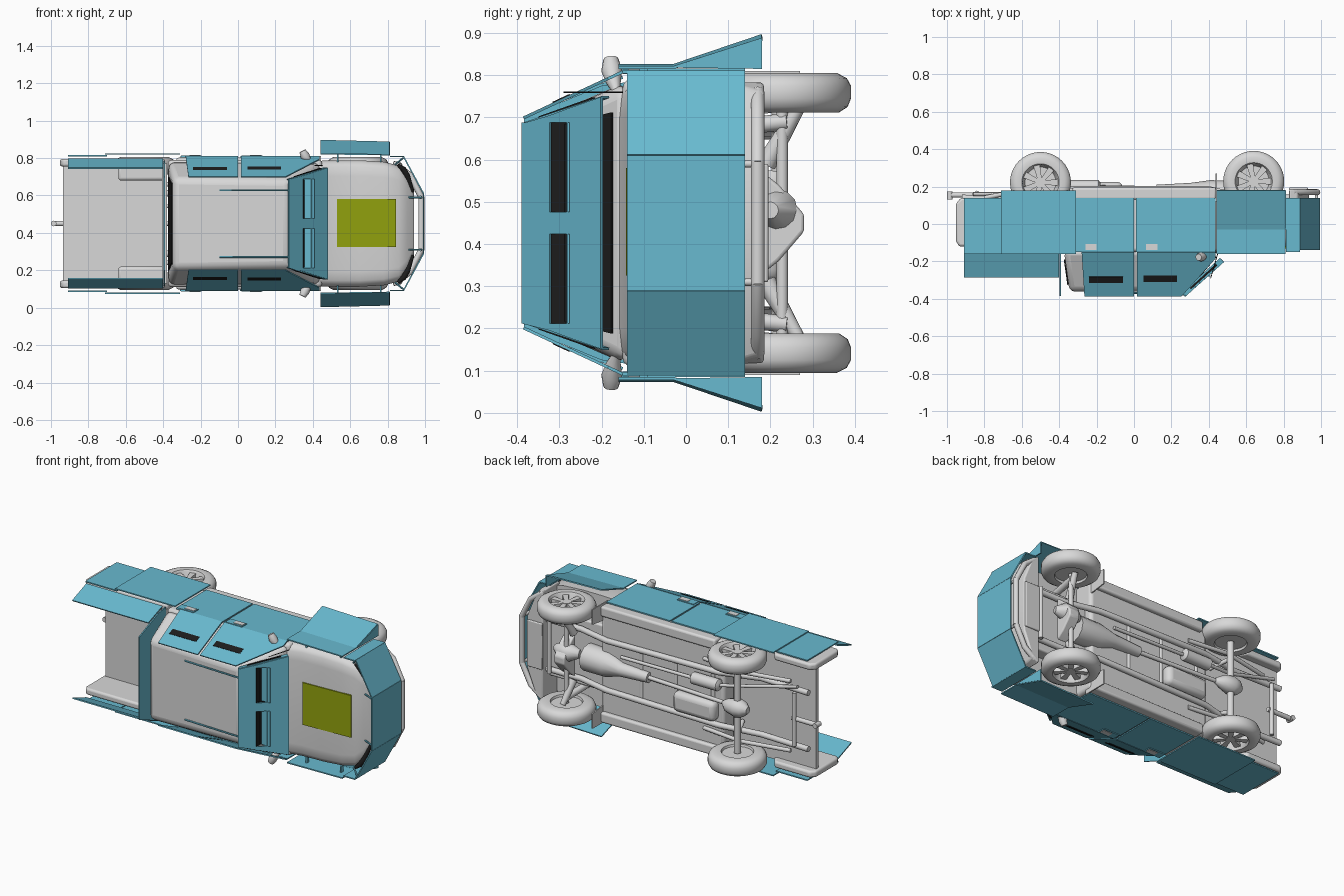
import bpy, bmesh, math
from mathutils import Vector


def material(name, rgb):
    m = bpy.data.materials.new(name)
    m.diffuse_color = (*rgb, 1)
    return m


GREY = material("pale grey", (0.69, 0.69, 0.69))
TEAL = material("armour teal", (0.14, 0.49, 0.63))
OLIVE = material("olive", (0.29, 0.36, 0.004))
BLACK = material("black", (0.012, 0.012, 0.012))


# Points are (forward, sideways, height); the vehicle lies on its side
def P(p):
    return Vector((p[0], -p[2], p[1] + 0.45))


def mesh(name, verts, faces, mat, bevel=0, smooth=False, solid=0):
    bm = bmesh.new()
    vs = [bm.verts.new(P(v)) for v in verts]
    for f in faces:
        bm.faces.new([vs[i] for i in f])
    bmesh.ops.recalc_face_normals(bm, faces=bm.faces)
    me = bpy.data.meshes.new(name)
    bm.to_mesh(me)
    bm.free()
    me.materials.append(mat)
    ob = bpy.data.objects.new(name, me)
    bpy.context.collection.objects.link(ob)
    if solid:
        m = ob.modifiers.new("thickness", 'SOLIDIFY')
        m.thickness, m.offset = solid, 0
    if bevel:
        m = ob.modifiers.new("bevel", 'BEVEL')
        m.width, m.segments = bevel, 3
    if bevel or smooth:
        bpy.context.view_layer.objects.active = ob
        bpy.ops.object.select_all(action='DESELECT')
        ob.select_set(True)
        bpy.ops.object.shade_smooth_by_angle(angle=math.radians(40))
    return ob


def loft(name, rings, mat, bevel=0, smooth=False, closed=False):
    n = len(rings[0])
    k = len(rings)
    faces = [(i % k * n + j, i % k * n + (j + 1) % n, (i + 1) % k * n + (j + 1) % n, (i + 1) % k * n + j)
             for i in range(k if closed else k - 1) for j in range(n)]
    if not closed:
        faces += [tuple(range(n)), tuple(range((k - 1) * n, k * n))]
    return mesh(name, [p for r in rings for p in r], faces, mat, bevel, smooth)


def box(name, x, w, h, mat=GREY, bevel=0):
    ring = lambda hh: [(x[0], w[0], hh), (x[1], w[0], hh), (x[1], w[1], hh), (x[0], w[1], hh)]
    return loft(name, [ring(h[0]), ring(h[1])], mat, bevel)


def plate(name, pts, mat=TEAL, thick=0.007):
    return mesh(name, pts, [tuple(range(len(pts)))], mat, solid=thick)


def side_plate(name, x0, x1, w, h0, h1):
    plate(name, [(x0, w, h1), (x1, w, h1), (x1, w, h0), (x0, w, h0)])


def tube(name, pts, radii, mat=GREY, n=12):
    if not isinstance(radii, (list, tuple)):
        radii = [radii] * len(pts)
    pts = [Vector(p) for p in pts]
    rings = []
    for i, p in enumerate(pts):
        d = (pts[min(i + 1, len(pts) - 1)] - pts[max(i - 1, 0)]).normalized()
        a = d.cross(Vector((0, 0, 1)) if abs(d.z) < 0.9 else Vector((0, 1, 0))).normalized()
        b = d.cross(a)
        rings.append([p + radii[i] * (a * math.cos(2 * math.pi * j / n) + b * math.sin(2 * math.pi * j / n))
                      for j in range(n)])
    return loft(name, rings, mat, smooth=True)


# Cab: lower body and sloped greenhouse
box("cab_lower", (-0.375, 0.45), (-0.34, 0.34), (-0.17, 0.15), bevel=0.02)
loft("cab_greenhouse", [
    [(-0.375, -0.335, 0.14), (0.45, -0.335, 0.14), (0.45, 0.335, 0.14), (-0.375, 0.335, 0.14)],
    [(-0.345, -0.24, 0.362), (0.27, -0.23, 0.362), (0.27, 0.23, 0.362), (-0.345, 0.24, 0.362)]], GREY, 0.03)
plate("windscreen_glass", [(0.439, -0.262, 0.175), (0.439, 0.262, 0.175), (0.30, 0.22, 0.34), (0.30, -0.22, 0.34)], BLACK)

# Bonnet lofted towards the rounded nose
rings = []
for x, w, t in [(0.43, 0.335, 0.158), (0.52, 0.338, 0.136), (0.65, 0.338, 0.131), (0.78, 0.33, 0.125),
                (0.86, 0.31, 0.115), (0.905, 0.26, 0.095), (0.94, 0.17, 0.065)]:
    half = [(w, -0.05), (w, t - 0.05), (w * 0.97, t - 0.02), (w * 0.9, t - 0.005), (w * 0.75, t)]
    rings.append([(x, a, b) for a, b in half] + [(x, -a, b) for a, b in reversed(half)])
loft("bonnet", rings, GREY, smooth=True)
nose = lambda h, k: [(0.83, -0.335, h), (0.875, -0.335 * k, h), (0.935, -0.16, h),
                     (0.935, 0.16, h), (0.875, 0.335 * k, h), (0.83, 0.335, h)]
loft("nose", [nose(-0.185, 0.92), nose(-0.13, 0.97), nose(-0.02, 0.95)], GREY, 0.008)
box("engine_bay", (0.42, 0.86), (-0.2, 0.2), (-0.12, 0.0), bevel=0.01)
plate("bonnet_panel", [(0.53, -0.125, 0.138), (0.845, -0.125, 0.124), (0.845, 0.13, 0.124), (0.53, 0.13, 0.138)],
      OLIVE, 0.009)
tube("antenna", [(0.45, 0.31, 0.15), (0.41, 0.31, 0.29)], 0.002, BLACK, 6)

# Load bed, open at the back
box("bed_floor", (-0.935, -0.38), (-0.32, 0.32), (-0.09, -0.07))
box("bed_front_wall", (-0.405, -0.39), (-0.32, 0.32), (-0.1, 0.13))
tube("tow_bar", [(-0.82, 0, -0.155), (-0.985, 0, -0.155)], 0.014)
tube("tow_ball", [(-0.985, 0, -0.175), (-0.985, 0, -0.13)], 0.015)
plate("rear_window", [(-0.372, -0.25, 0.19), (-0.372, 0.25, 0.19), (-0.353, 0.21, 0.325), (-0.353, -0.21, 0.325)], BLACK)
plate("cab_rear_armour", [(-0.395, -0.335, 0.13), (-0.395, 0.335, 0.13), (-0.395, 0.325, 0.2), (-0.395, 0.25, 0.384),
                          (-0.395, -0.25, 0.384), (-0.395, -0.325, 0.2)])

# Windscreen armour with two vision slits
verts = []
for h, e in ((0.387, 0.235), (0.32, 0.255), (0.28, 0.27), (0.2, 0.298)):
    verts += [(0.27 + (0.387 - h) * 1.12, w, h) for w in (-e, -0.238, -0.026, 0.026, 0.238, e)]
mesh("windscreen_armour", verts, [(r * 6 + c, r * 6 + c + 1, r * 6 + c + 7, r * 6 + c + 6)
     for r in range(3) for c in range(5) if not (r == 1 and c in (1, 3))], TEAL, solid=0.008)

# Front guard
for s in (1, -1):
    side_plate("front_guard_cheek", 0.812, 0.887, s * 0.358, -0.14, 0.15)
    plate("front_guard_side", [(0.885, s * 0.358, 0.14), (0.992, s * 0.16, 0.14),
                               (0.992, s * 0.16, -0.14), (0.885, s * 0.358, -0.14)])
plate("front_guard_centre", [(0.992, -0.16, 0.14), (0.992, 0.16, 0.14), (0.992, 0.16, -0.14), (0.992, -0.16, -0.14)])


# Wheels: revolved tyre with recessed rim and spokes
def wheel(name, cx, ch, s):
    prof = [(0.262, 0.09), (0.262, 0.135), (0.275, 0.155), (0.295, 0.163), (0.325, 0.163), (0.343, 0.153),
            (0.355, 0.13), (0.352, 0.1), (0.345, 0.095), (0.32, 0.09), (0.31, 0.085), (0.3, 0.08), (0.28, 0.085)]
    n = 40
    ring = lambda a: [(cx + r * math.cos(a), s * w, ch + r * math.sin(a)) for w, r in prof]
    loft(name + "_tyre", [ring(2 * math.pi * i / n) for i in range(n)], GREY, smooth=True, closed=True)
    tube(name + "_disc", [(cx, s * 0.275, ch), (cx, s * 0.305, ch)], 0.09, n=32)
    tube(name + "_hub", [(cx, s * 0.28, ch), (cx, s * 0.34, ch)], 0.027, n=20)
    for i in range(7):
        a = 2 * math.pi * i / 7
        c, d = math.cos(a), math.sin(a)
        pt = lambda r, t, w: (cx + r * c - t * d, s * w, ch + r * d + t * c)
        loft(name + "_spoke", [[pt(r, -t, 0.3), pt(r, t, 0.3), pt(r, t, 0.338), pt(r, -t, 0.338)]
                               for r, t in ((0.015, 0.011), (0.095, 0.018))], GREY)


# Parts repeated on each side
for s in (1, -1):
    wheel("front_wheel", 0.64, -0.228, s)
    wheel("rear_wheel", -0.50, -0.222, s)

    # Bed walls with rounded rear ends, wheel boxes and sills
    loft("bed_wall", [[(-0.935, s * w, 0.12), (-0.952, s * w, 0.09), (-0.952, s * w, -0.11), (-0.925, s * w, -0.14),
                       (-0.69, s * w, -0.14), (-0.63, s * w, -0.05), (-0.39, s * w, -0.05), (-0.39, s * w, 0.12)]
                      for w in (0.305, 0.345)], GREY, 0.012)
    box("bed_wheel_box", (-0.64, -0.39), (s * 0.23, s * 0.31), (-0.08, 0.0), bevel=0.015)
    box("sill", (-0.33, 0.44), (s * 0.29, s * 0.352), (-0.195, -0.13), bevel=0.012)
    plate("mud_flap", [(0.44, s * 0.25, -0.12), (0.44, s * 0.36, -0.12), (0.44, s * 0.36, -0.27), (0.44, s * 0.27, -0.27)], GREY)

    # Bed armour
    side_plate("bed_rear_armour", -0.91, -0.70, s * 0.362, -0.14, 0.16)
    side_plate("bed_wheel_armour", -0.71, -0.31, s * 0.372, -0.18, 0.16)
    plate("bed_upper_armour", [(-0.91, s * 0.345, 0.15), (-0.4, s * 0.345, 0.15), (-0.4, s * 0.295, 0.285), (-0.91, s * 0.295, 0.285)])

    # Door armour with slits and latches
    W = lambda h: s * (0.358 - (h - 0.15) * 0.465)
    side_plate("rear_door_armour", -0.31, 0.0, s * 0.356, -0.14, 0.15)
    side_plate("front_door_armour", 0.01, 0.435, s * 0.356, -0.14, 0.15)
    for name, pts in (("rear_window_armour", [(-0.28, 0.15), (0.0, 0.15), (0.0, 0.385), (-0.265, 0.385)]),
                      ("front_window_armour", [(0.015, 0.15), (0.435, 0.15), (0.435, 0.185), (0.255, 0.385), (0.015, 0.385)])):
        plate(name, [(x, W(h), h) for x, h in pts])
    for x0, x1, hm in ((-0.24, -0.06, 0.298), (0.05, 0.23, 0.292)):
        plate("door_slit", [(x, W(h) + s * 0.003, h) for x, h in
              ((x0, hm - 0.017), (x1, hm - 0.017), (x1, hm + 0.017), (x0, hm + 0.017))], BLACK, 0.006)
    for x in (-0.305, 0.02):
        box("latch_cover", (x, x + 0.11), (s * 0.358, s * 0.364), (0.1, 0.15), TEAL)
        box("door_handle", (x + 0.045, x + 0.105), (s * 0.36, s * 0.367), (0.108, 0.138), GREY)

    # Windscreen slit lining, sill and side flange with dark gap
    box("windscreen_slit", (0.344, 0.349), (s * 0.026, s * 0.238), (0.28, 0.32), BLACK)
    box("slit_sill", (0.348, 0.41), (s * 0.026, s * 0.238), (0.276, 0.281), TEAL)
    plate("windscreen_flange", [(0.27, s * 0.235, 0.387), (0.479, s * 0.298, 0.2),
                                (0.459, s * 0.298, 0.182), (0.262, s * 0.235, 0.362)], TEAL, 0.005)
    plate("flange_gap", [(0.305, s * 0.2485, 0.349), (0.445, s * 0.2935, 0.222),
                         (0.437, s * 0.2935, 0.214), (0.298, s * 0.2485, 0.341)], BLACK, 0.008)
    tube("roof_brace", [(-0.1, s * 0.178, 0.365), (0.28, s * 0.178, 0.378)], 0.005, TEAL, 8)

    # Fender armour: straight top, flared skirt with closed front, brackets
    a, b = (0.44, 0.81)
    plate("fender_armour", [(a, s * 0.373, 0.16), (b, s * 0.368, 0.16), (b, s * 0.368, 0.03), (a, s * 0.373, 0.03)])
    plate("fender_skirt", [(a, s * 0.373, 0.03), (b, s * 0.368, 0.03), (b, s * 0.435, -0.18), (a, s * 0.444, -0.18)])
    plate("fender_skirt_front", [(b, s * 0.368, 0.03), (b, s * 0.435, -0.18), (b, s * 0.365, -0.18)])
    for x in (0.53, 0.76):
        box("fender_bracket", (x, x + 0.008), (s * 0.33, s * 0.37), (0.09, 0.11), TEAL)

    # Mirrors, lamps, guard struts, lower hoop
    tube("mirror", [(0.4, s * 0.31, 0.165), (0.375, s * 0.335, 0.172), (0.358, s * 0.362, 0.176), (0.345, s * 0.388, 0.178)],
         [0.008, 0.018, 0.025, 0.018])
    tube("headlamp", [(0.935, s * 0.17, 0.065), (0.905, s * 0.255, 0.087), (0.885, s * 0.29, 0.095), (0.855, s * 0.315, 0.1)],
         [0.008, 0.015, 0.015, 0.008], BLACK)
    tube("guard_strut_inner", [(0.9, s * 0.14, 0.08), (0.985, s * 0.14, 0.12)], 0.005, TEAL, 8)
    tube("guard_strut_outer", [(0.84, s * 0.315, 0.095), (0.882, s * 0.35, 0.12)], 0.005, TEAL, 8)
    tube("lower_hoop_side", [(0.85, s * 0.31, -0.17), (0.92, s * 0.26, -0.17), (0.98, s * 0.14, -0.17)], 0.016)
    tube("hoop_upright", [(0.976, s * 0.14, -0.18), (0.976, s * 0.14, 0.11)], 0.009)

    # Chassis rail, springs and suspension arms
    tube("chassis_rail", [(-0.92, s * 0.17, -0.14), (-0.6, s * 0.17, -0.13), (-0.35, s * 0.16, -0.185),
                          (0.4, s * 0.15, -0.185), (0.6, s * 0.15, -0.14), (0.88, s * 0.15, -0.14)], 0.017)
    tube("leaf_spring", [(-0.8, s * 0.21, -0.14), (-0.5, s * 0.21, -0.2), (-0.24, s * 0.21, -0.17)], 0.012)
    tube("front_arm", [(0.64, s * 0.27, -0.265), (0.62, s * 0.14, -0.19)], [0.016, 0.024])
    tube("front_damper", [(0.62, s * 0.22, -0.05), (0.64, s * 0.24, -0.24)], 0.02)
    tube("rear_damper", [(-0.45, s * 0.14, -0.1), (-0.5, s * 0.17, -0.22)], 0.012)

# Drive train, tank and exhaust
tube("lower_hoop", [(0.98, -0.145, -0.17), (0.98, 0.145, -0.17)], 0.016)
tube("rear_axle", [(-0.5, -0.27, -0.222), (-0.5, 0.27, -0.222)], 0.02)
tube("rear_differential", [(-0.57, 0, -0.222), (-0.54, 0, -0.222), (-0.5, 0, -0.222), (-0.44, 0, -0.222), (-0.4, 0, -0.21)],
     [0.02, 0.045, 0.055, 0.04, 0.015])
tube("front_axle", [(0.64, -0.27, -0.228), (0.64, 0.27, -0.228)], 0.014)
tube("front_differential", [(0.57, 0.03, -0.2), (0.62, 0.03, -0.215), (0.68, 0.03, -0.215), (0.73, 0.03, -0.2)],
     [0.025, 0.05, 0.05, 0.02])
loft("front_crossmember", [[(x, -0.13, -0.17), (x, -0.09, -0.22), (x, -0.02, -0.28), (x, 0.02, -0.28),
                            (x, 0.09, -0.22), (x, 0.13, -0.17)] for x in (0.62, 0.69)], GREY, 0.008)
box("front_skid_plate", (0.83, 0.93), (-0.14, 0.14), (-0.195, -0.18), bevel=0.005)
tube("gearbox", [(0.55, 0, -0.15), (0.4, 0, -0.16), (0.3, 0, -0.18), (0.12, 0, -0.18)], [0.08, 0.075, 0.04, 0.03])
tube("drive_shaft", [(0.12, 0, -0.18), (-0.42, 0, -0.21)], 0.012)
for x in (-0.84, -0.3, -0.05, 0.18, 0.8):
    tube("cross_member", [(x, -0.16, -0.165), (x, 0.16, -0.165)], 0.013)
box("fuel_tank", (-0.34, -0.06), (-0.14, -0.02), (-0.225, -0.15), bevel=0.03)
tube("muffler", [(-0.37, 0.09, -0.2), (-0.36, 0.09, -0.2), (-0.19, 0.09, -0.2), (-0.18, 0.09, -0.2)], [0.02, 0.035, 0.035, 0.02])
tube("exhaust_pipe", [(0.3, 0.08, -0.19), (-0.36, 0.09, -0.2), (-0.55, 0.12, -0.16), (-0.86, 0.2, -0.16)], 0.01)
